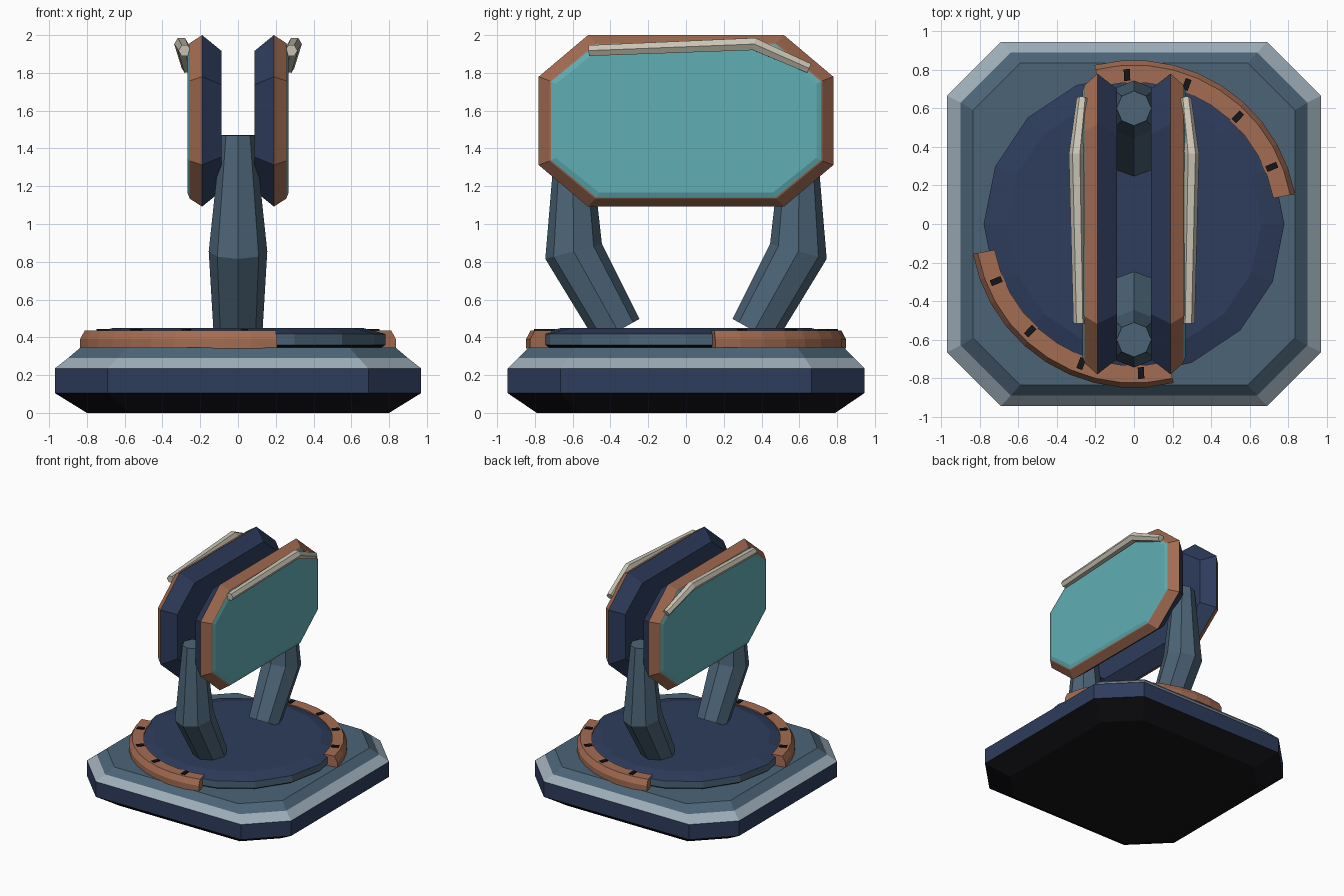
import bpy, bmesh, math
from mathutils import Vector

cube = bpy.data.objects.get("Cube")
if cube:
    bpy.data.objects.remove(cube)


def material(name, rgb):
    lin = [((c / 255 + 0.055) / 1.055) ** 2.4 for c in rgb]
    mat = bpy.data.materials.new(name)
    mat.use_nodes = True
    mat.diffuse_color = (*lin, 1)
    mat.node_tree.nodes["Principled BSDF"].inputs["Base Color"].default_value = (*lin, 1)
    return mat


BLACK = material("black", (20, 20, 25))
NAVY = material("navy", (46, 60, 92))
SLATE = material("slate", (76, 100, 119))
STEEL = material("pale steel", (158, 174, 186))
COPPER = material("copper", (163, 108, 82))
TEAL = material("teal", (96, 174, 180))
IVORY = material("ivory", (202, 196, 180))


def loft(name, rings, band_mats, start_mat=None, end_mat=None):
    """Skin a list of closed rings; one material per band, flat caps."""
    bm = bmesh.new()
    mesh = bpy.data.meshes.new(name)
    used = []

    def slot(mat):
        if mat not in used:
            used.append(mat)
            mesh.materials.append(mat)
        return used.index(mat)

    loops = [[bm.verts.new(p) for p in ring] for ring in rings]
    n = len(loops[0])
    for a, b, mat in zip(loops, loops[1:], band_mats):
        for i in range(n):
            j = (i + 1) % n
            bm.faces.new((a[i], a[j], b[j], b[i])).material_index = slot(mat)
    bm.faces.new(loops[0][::-1]).material_index = slot(start_mat or band_mats[0])
    bm.faces.new(loops[-1]).material_index = slot(end_mat or band_mats[-1])
    bmesh.ops.recalc_face_normals(bm, faces=bm.faces)
    bm.to_mesh(mesh)
    bm.free()
    obj = bpy.data.objects.new(name, mesh)
    bpy.context.collection.objects.link(obj)
    return obj


def cut_rect(w, h, cw, ch):
    """Rectangle of half size w, h with its corners cut off."""
    return [(w, h - ch), (w - cw, h), (cw - w, h), (-w, h - ch),
            (-w, ch - h), (cw - w, -h), (w - cw, -h), (w, ch - h)]


def circle(r, n):
    return [(r * math.cos(math.tau * i / n), r * math.sin(math.tau * i / n)) for i in range(n)]


def tube(name, path, radii, sides, mat):
    """Faceted tube along a bent path, mitred at the bends."""
    pts = [Vector(p) for p in path]
    rings = []
    for i, p in enumerate(pts):
        into = (p - pts[i - 1]).normalized() if i else Vector()
        out = (pts[i + 1] - p).normalized() if i + 1 < len(pts) else Vector()
        d = (into + out).normalized()
        side = Vector((1, 0, 0))
        side = (side - d * side.dot(d)).normalized()
        up = d.cross(side)
        rings.append([p + side * u + up * v for u, v in circle(radii[i], sides)])
    return loft(name, rings, [mat] * (len(pts) - 1))


# Plinth: half sizes, corner cut and height of each level
levels = [(0.80, 0.79, 0.23, 0), (0.97, 0.945, 0.28, 0.105), (0.97, 0.945, 0.28, 0.235),
          (0.90, 0.89, 0.26, 0.29), (0.835, 0.835, 0.245, 0.345)]
loft("plinth", [[(x, y, z) for x, y in cut_rect(w, d, c, c)] for w, d, c, z in levels],
     [BLACK, NAVY, STEEL, SLATE])

# Turntable
disc = [(0.755, 0.343), (0.78, 0.36), (0.78, 0.418), (0.66, 0.45)]
loft("turntable", [[(x, y, z) for x, y in circle(r, 16)] for r, z in disc],
     [BLACK, SLATE, NAVY])

# Two guide rails around the turntable, with dark tick marks
RAIL = [(0.735, 0.34), (0.85, 0.34), (0.85, 0.39), (0.825, 0.437), (0.735, 0.437)]
STEPS = 10
for label, turn in (("back", 0), ("front", 180)):
    rings = []
    for i in range(STEPS + 1):
        a = math.radians(turn + 10.5 + 93.5 * i / STEPS)
        rings.append([(r * math.cos(a), r * math.sin(a), z) for r, z in RAIL])
    loft(label + "_guide_rail", rings, [COPPER] * STEPS)
    for k in range(4):
        a = math.radians(turn + 22.5 + 23.4 * k)
        radial = Vector((math.cos(a), math.sin(a), 0))
        across = Vector((-radial.y, radial.x, 0))
        rings = [[radial * (0.774 + u) + across * v + Vector((0, 0, z))
                  for u, v in ((-0.03, -0.016), (0.03, -0.016), (0.03, 0.016), (-0.03, 0.016))]
                 for z in (0.436, 0.445)]
        loft(f"{label}_tick_{k + 1}", rings, [BLACK])

# Bent support arms
for label, s in (("front", -1), ("back", 1)):
    tube(label + "_arm", [(0, s * 0.36, 0.434), (0, s * 0.595, 0.855), (0, s * 0.60, 1.47)],
         [0.13, 0.155, 0.09], 8, SLATE)

# Twin upright panels: inner shell, frame and outer face, with a grab bar on each
MID = 1.546
shell = [(0.087, 0.70, 0.37), (0.19, 0.78, 0.454), (0.255, 0.722, 0.412),
         (0.258, 0.715, 0.405), (0.268, 0.69, 0.38)]
for label, s in (("left", 1), ("right", -1)):
    rings = [[(s * x, y, MID + z) for y, z in cut_rect(w, h, w * 0.335, h * 0.485)]
             for x, w, h in shell]
    loft(label + "_panel", rings, [NAVY, COPPER, COPPER, TEAL])
    tube(label + "_grab_bar",
         [(s * 0.282, -0.515, 1.918), (s * 0.30, 0.36, 1.953), (s * 0.268, 0.65, 1.825)],
         [0.033, 0.038, 0.03], 6, IVORY)
